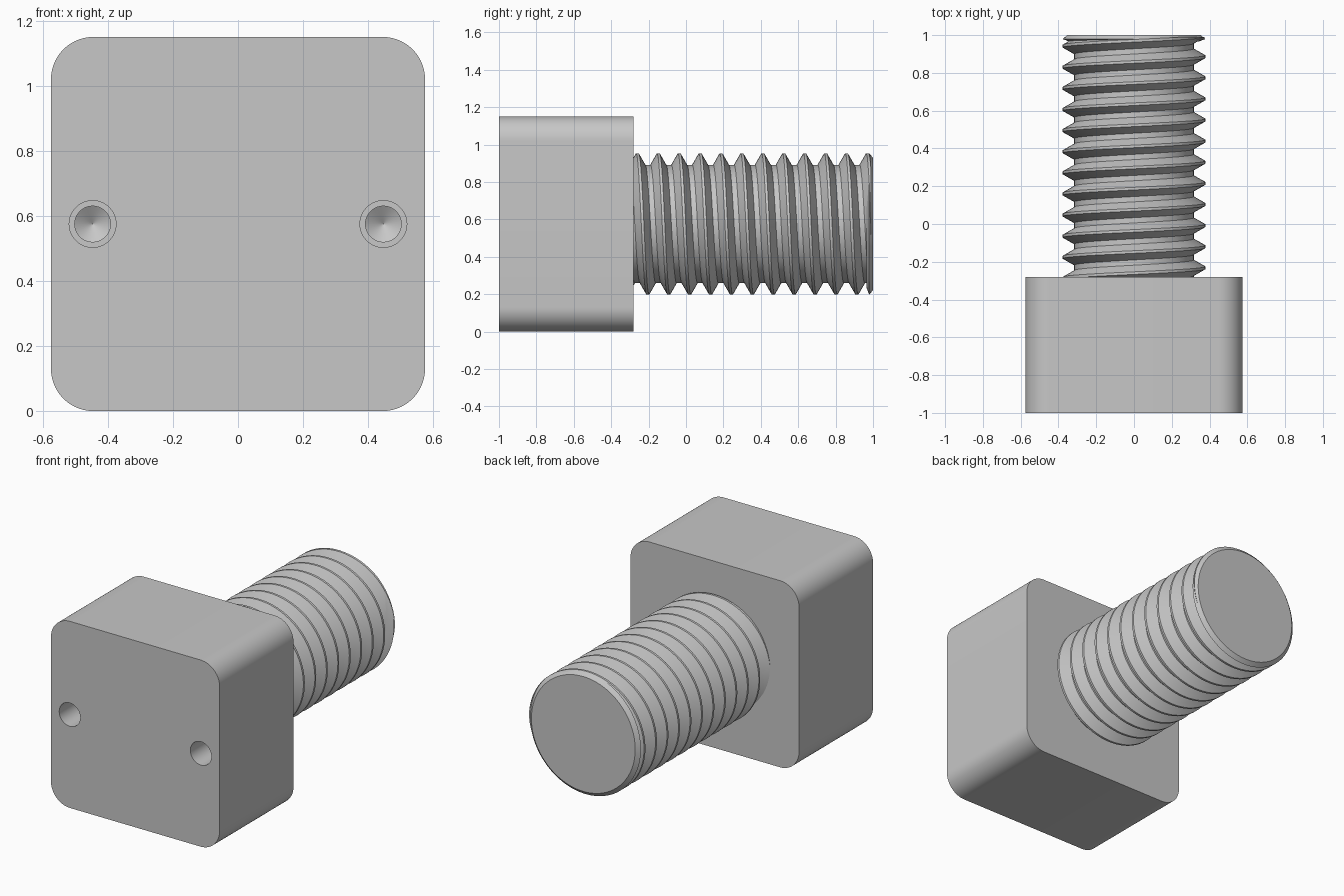
import bpy, bmesh
from math import sin, cos, pi, tau
from mathutils import Vector

if "Cube" in bpy.data.objects:
    bpy.data.objects.remove(bpy.data.objects["Cube"])

MID_Z = 0.575          # height of the bolt axis
HEAD_BACK = -0.28      # y where the head meets the shank

steel = bpy.data.materials.new("grey steel")
steel.use_nodes = True
GREY = (0.57, 0.57, 0.57, 1)
steel.diffuse_color = GREY
steel.node_tree.nodes["Principled BSDF"].inputs["Base Color"].default_value = GREY


def make_object(name, bm):
    mesh = bpy.data.meshes.new(name)
    bm.to_mesh(mesh)
    bm.free()
    mesh.materials.append(steel)
    obj = bpy.data.objects.new(name, mesh)
    bpy.context.collection.objects.link(obj)
    return obj


def activate(obj):
    bpy.ops.object.select_all(action='DESELECT')
    obj.select_set(True)
    bpy.context.view_layer.objects.active = obj


def smooth(obj):
    activate(obj)
    bpy.ops.object.shade_smooth_by_angle(angle=pi / 7)


def lathe(name, profile, x=0, steps=64):
    """Closed solid turned about the y direction; profile is (radius, y)."""
    bm = bmesh.new()
    rings = [[bm.verts.new((x + r * sin(tau * k / steps), y, MID_Z + r * cos(tau * k / steps)))
              for k in range(steps)] for r, y in profile]
    for a, b in zip(rings, rings[1:]):
        for k in range(steps):
            n = (k + 1) % steps
            bm.faces.new((a[k], a[n], b[n], b[k]))
    bm.faces.new(rings[0])
    bm.faces.new(rings[-1])
    bmesh.ops.remove_doubles(bm, verts=bm.verts, dist=1e-5)
    bmesh.ops.recalc_face_normals(bm, faces=bm.faces)
    return make_object(name, bm)


# Head: block with its four long edges rounded
bm = bmesh.new()
bmesh.ops.create_cube(bm, size=1)
bmesh.ops.scale(bm, vec=(1.15, HEAD_BACK + 1, 1.15), verts=bm.verts)
bmesh.ops.translate(bm, vec=(0, (HEAD_BACK - 1) / 2, MID_Z), verts=bm.verts)
long_edges = [e for e in bm.edges
              if abs((e.verts[0].co - e.verts[1].co).normalized().dot(Vector((0, 1, 0)))) > 0.9]
bmesh.ops.bevel(bm, geom=long_edges, offset=0.13, segments=14, profile=0.5, affect='EDGES')
head = make_object("head", bm)

# Stepped drill holes with pointed bottoms in the front face
for side in (-1, 1):
    cutter = lathe("hole_cutter",
                   [(0.072, -1.1), (0.072, -0.8), (0.055, -0.8), (0.055, -0.74), (0.0005, -0.705)],
                   x=side * 0.447, steps=40)
    cutter.hide_render = True
    activate(head)
    mod = head.modifiers.new("hole", 'BOOLEAN')
    mod.operation = 'DIFFERENCE'
    mod.solver = 'EXACT'
    mod.object = cutter
    bpy.ops.object.modifier_apply(modifier=mod.name)
    bpy.data.objects.remove(cutter)
smooth(head)

# Shank: right-handed helical thread, trimmed inside the head and the end disc
PITCH, CREST, ROOT, STEPS = 0.1118, 0.378, 0.3165, 72
section = [(-3/8, ROOT), (-1/16, CREST), (1/16, CREST), (3/8, ROOT), (5/8, ROOT)]
bm = bmesh.new()
rows = []
for k in range(-13 * STEPS, 3 * STEPS):
    t = tau * k / STEPS
    rows.append([bm.verts.new((r * sin(t), 0.858 + PITCH * (k / STEPS + f), MID_Z + r * cos(t)))
                 for f, r in section])
for a, b in zip(rows, rows[1:]):
    for j in range(len(section) - 1):
        bm.faces.new((a[j], b[j], b[j + 1], a[j + 1]))
bmesh.ops.remove_doubles(bm, verts=bm.verts, dist=1e-5)
for y, direction in ((0.99, 1), (HEAD_BACK - 0.01, -1)):
    bmesh.ops.bisect_plane(bm, geom=bm.verts[:] + bm.edges[:] + bm.faces[:],
                           plane_co=(0, y, 0), plane_no=(0, direction, 0), clear_outer=True)
smooth(make_object("threaded_shank", bm))

# Chamfered disc that closes the end of the shank
smooth(lathe("end_disc", [(0.34, 0.965), (0.378, 0.979), (0.354, 1.0)], steps=72))
